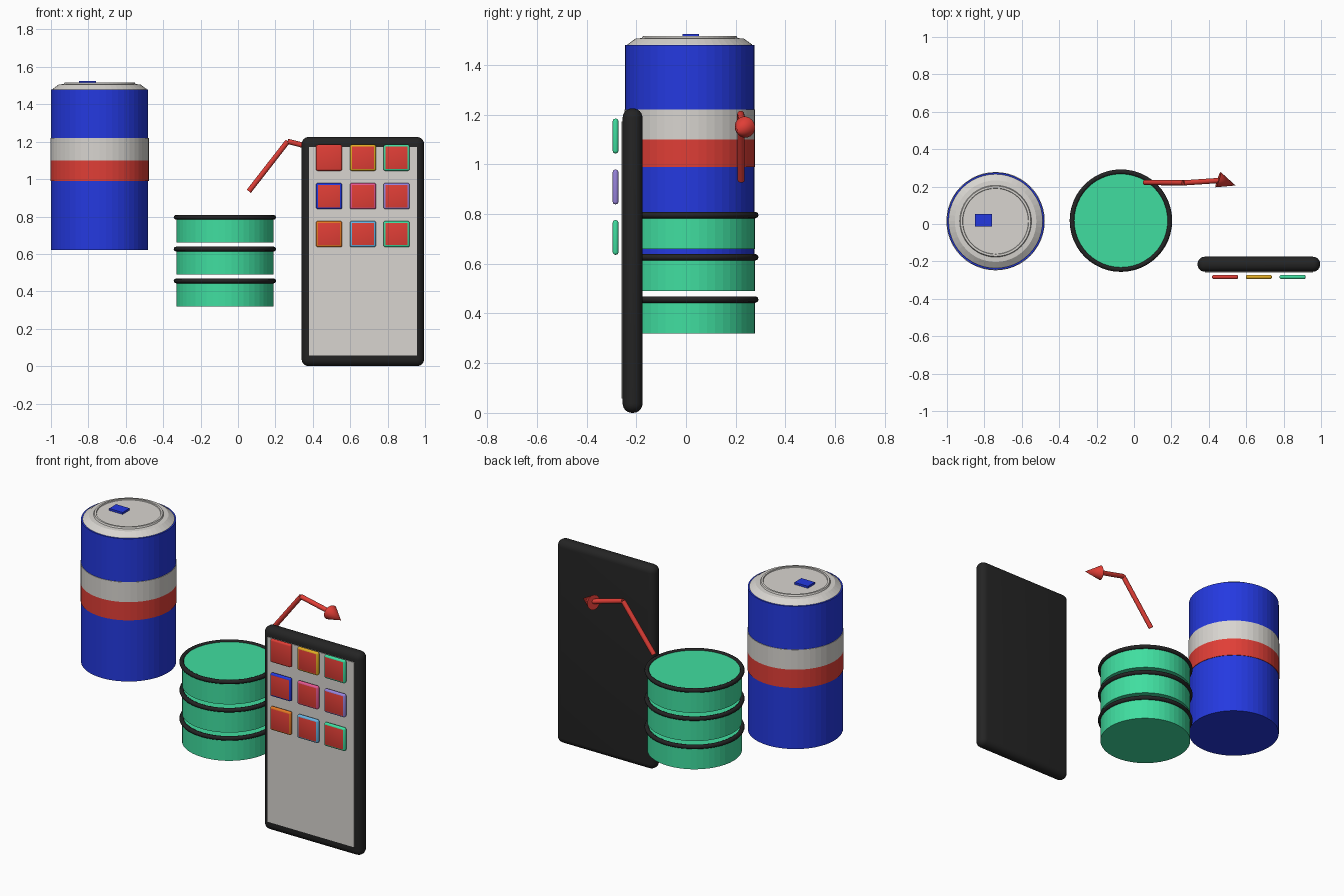
import bpy, bmesh, math
from mathutils import Vector

if "Cube" in bpy.data.objects:
    bpy.data.objects.remove(bpy.data.objects["Cube"])


def material(name, r, g, b):
    lin = [((c / 255 + 0.055) / 1.055) ** 2.4 if c > 10 else c / 255 / 12.92 for c in (r, g, b)]
    m = bpy.data.materials.new(name)
    m.diffuse_color = (*lin, 1)
    m.use_nodes = True
    m.node_tree.nodes["Principled BSDF"].inputs["Base Color"].default_value = m.diffuse_color
    return m


BLUE = material("blue", 36, 57, 224)
RED = material("red", 224, 62, 54)
GREY = material("light grey", 216, 213, 208)
GREEN = material("green", 64, 222, 160)
BLACK = material("black", 36, 36, 36)
YELLOW = material("yellow", 226, 172, 36)
PINK = material("pink", 226, 88, 145)
PURPLE = material("purple", 152, 132, 220)
ORANGE = material("orange", 228, 120, 36)
SKY = material("sky blue", 104, 180, 226)


def finish(name, bm, mats, smooth=None):
    bmesh.ops.recalc_face_normals(bm, faces=bm.faces)
    me = bpy.data.meshes.new(name)
    bm.to_mesh(me)
    bm.free()
    ob = bpy.data.objects.new(name, me)
    bpy.context.collection.objects.link(ob)
    for m in mats:
        me.materials.append(m)
    if smooth:
        bpy.ops.object.select_all(action='DESELECT')
        ob.select_set(True)
        bpy.context.view_layer.objects.active = ob
        bpy.ops.object.shade_smooth_by_angle(angle=math.radians(smooth))
    return ob


def lathe(name, profile, centre, mats, rule=None, sides=48, closed=False, smooth=None):
    """Revolve (radius, z) points round a vertical axis; rule maps face to slot."""
    bm = bmesh.new()
    vs = [bm.verts.new((r, 0, z)) for r, z in profile]
    pairs = list(zip(vs, vs[1:])) + ([(vs[-1], vs[0])] if closed else [])
    edges = [bm.edges.new(p) for p in pairs]
    bmesh.ops.spin(bm, geom=vs + edges, cent=(0, 0, 0), axis=(0, 0, 1),
                   angle=math.tau, steps=sides, use_merge=True)
    bmesh.ops.remove_doubles(bm, verts=bm.verts, dist=1e-5)
    if rule:
        for f in bm.faces:
            f.material_index = rule(f.calc_center_median())
    ob = finish(name, bm, mats, smooth)
    ob.location = (*centre, 0)
    return ob


def block(name, lo, hi, mats, bevel=0.0, segments=4, rule=None):
    lo, hi = Vector(lo), Vector(hi)
    bm = bmesh.new()
    bmesh.ops.create_cube(bm, size=1)
    for v in bm.verts:
        v.co = [c * s + m for c, s, m in zip(v.co, hi - lo, (lo + hi) / 2)]
    if bevel:
        bmesh.ops.bevel(bm, geom=bm.edges[:], offset=bevel, segments=segments,
                        profile=0.5, affect='EDGES')
    if rule:
        bm.normal_update()
        for f in bm.faces:
            f.material_index = rule(f)
    return finish(name, bm, mats, 30 if bevel else None)


def rod(name, a, b, r1, r2, mat, sides=16):
    """Cylinder or cone running from a to b."""
    a, b = Vector(a), Vector(b)
    bm = bmesh.new()
    bmesh.ops.create_cone(bm, cap_ends=True, segments=sides, radius1=r1, radius2=r2,
                          depth=(b - a).length)
    bmesh.ops.rotate(bm, verts=bm.verts, matrix=(b - a).to_track_quat('Z', 'Y').to_matrix())
    bmesh.ops.translate(bm, verts=bm.verts, vec=(a + b) / 2)
    return finish(name, bm, [mat], 40)


# Drum body with its two raised bands
def band_slot(c):
    return 1 if 0.985 < c.z < 1.1 else 2 if 1.1 <= c.z < 1.225 else 0


DRUM = (-0.74, 0.015)
lathe("drum_body", [(0, 0.62), (0.26, 0.62), (0.26, 0.99), (0.263, 0.99), (0.263, 1.1),
                    (0.263, 1.22), (0.26, 1.22), (0.26, 1.48), (0, 1.48)],
      DRUM, [BLUE, RED, GREY], band_slot)

# Drum lid: sloping shoulder, raised rim and shallow centre
lathe("drum_lid", [(0, 1.479), (0.252, 1.479), (0.25, 1.483), (0.218, 1.506), (0.192, 1.508),
                   (0.188, 1.517), (0.177, 1.517), (0.175, 1.512), (0, 1.512)], DRUM, [GREY])
block("lid_tab", (-0.85, -0.014, 1.512), (-0.76, 0.053, 1.524), [BLUE])

# Stack of three discs, each with a dark ring round its top edge
STACK = (-0.07, 0.018)
for i in range(3):
    z = 0.32 + 0.17 * i
    lathe(f"stack_disc_{i + 1}", [(0, z), (0.26, z), (0.26, z + 0.14), (0, z + 0.14)],
          STACK, [GREEN])
    ring = [(0.261 + 0.013 * math.cos(t * math.tau / 8), z + 0.136 + 0.013 * math.sin(t * math.tau / 8))
            for t in range(8)]
    lathe(f"stack_ring_{i + 1}", ring, STACK, [BLACK], closed=True, smooth=60)

# Tablet with rounded edges and a flat screen
block("tablet_body", (0.34, -0.255, 0.0), (0.995, -0.175, 1.225), [BLACK], 0.038, 6)
block("tablet_screen", (0.38, -0.26, 0.058), (0.956, -0.253, 1.172), [GREY])

# Grid of floating buttons: coloured rims, red front faces
rims = [[RED, YELLOW, GREEN], [BLUE, PINK, PURPLE], [ORANGE, SKY, GREEN]]
for row, z in enumerate((1.114, 0.909, 0.706)):
    for col, x in enumerate((0.487, 0.668, 0.848)):
        block(f"button_{row + 1}_{col + 1}", (x - 0.07, -0.295, z - 0.07),
              (x + 0.07, -0.272, z + 0.07), [rims[row][col], RED], 0.0105, 3,
              lambda f: 1 if f.normal.y < -0.99 else 0)

# Bent arrow
TAIL, BEND, NECK = (0.058, 0.222, 0.935), (0.266, 0.22, 1.202), (0.46, 0.233, 1.152)
rod("arrow_tail", TAIL, BEND, 0.014, 0.014, RED)
rod("arrow_shaft", BEND, NECK, 0.014, 0.014, RED)
rod("arrow_head", (0.45, 0.237, 1.15), (0.543, 0.206, 1.138), 0.043, 0.0, RED, 24)
bpy.ops.object.select_all(action='DESELECT')
